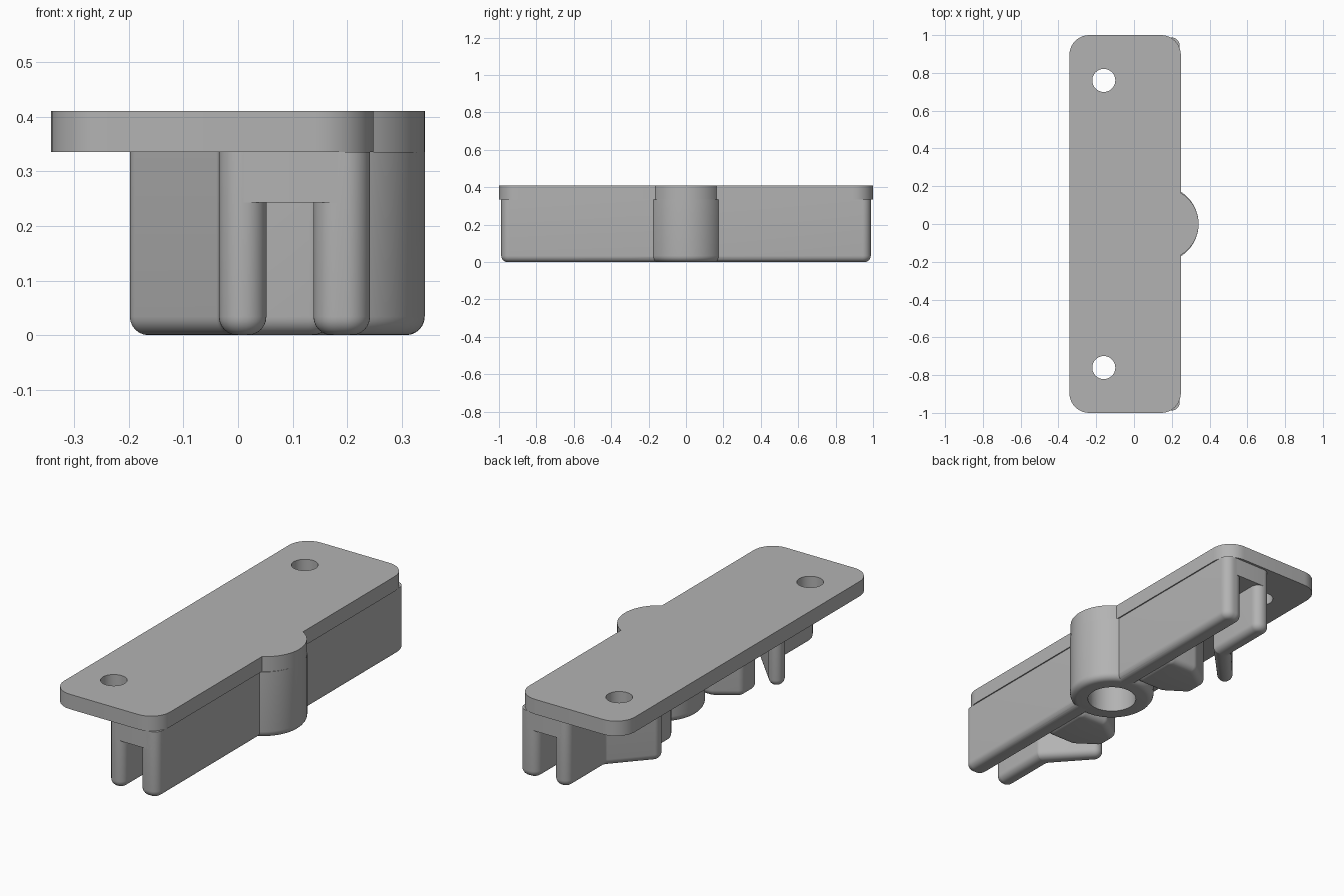
import bpy, bmesh, math
from mathutils import Vector

old = bpy.data.objects.get("Cube")
if old:
    bpy.data.objects.remove(old)

grey = bpy.data.materials.new("matte grey")
grey.use_nodes = True
grey.diffuse_color = (0.45, 0.45, 0.45, 1)
grey.node_tree.nodes["Principled BSDF"].inputs["Base Color"].default_value = (0.45, 0.45, 0.45, 1)

PLATE_BOTTOM, PLATE_TOP = 0.335, 0.41
BOSS_X, BOSS_R, BORE_R = 0.14, 0.202, 0.116


def rounded(corners, steps=10):
    """Outline with an arc at every (x, y, radius) corner."""
    out = []
    n = len(corners)
    for i, (x, y, r) in enumerate(corners):
        p = Vector((x, y))
        if r == 0:
            out.append(p)
            continue
        a = (Vector(corners[i - 1][:2]) - p).normalized()
        b = (Vector(corners[(i + 1) % n][:2]) - p).normalized()
        half = a.angle(b) / 2
        centre = p + (a + b).normalized() * (r / math.sin(half))
        start = p + a * (r / math.tan(half)) - centre
        end = p + b * (r / math.tan(half)) - centre
        sweep = start.angle_signed(end)
        for k in range(steps + 1):
            t = -sweep * k / steps
            c, s = math.cos(t), math.sin(t)
            out.append(centre + Vector((c * start.x - s * start.y, s * start.x + c * start.y)))
    return out


def circle(x, y, r, n=48):
    return [Vector((x + r * math.cos(math.tau * k / n), y + r * math.sin(math.tau * k / n)))
            for k in range(n)]


def prism(name, outline, z0, z1, fillet=0.0):
    """Extruded outline with an optional rounded bottom edge."""
    bm = bmesh.new()
    base = bm.faces.new([bm.verts.new((p.x, p.y, z0)) for p in outline])
    top = bmesh.ops.extrude_face_region(bm, geom=[base])["geom"]
    bmesh.ops.translate(bm, vec=(0, 0, z1 - z0), verts=[v for v in top if isinstance(v, bmesh.types.BMVert)])
    if fillet:
        rim = [e for e in bm.edges if all(abs(v.co.z - z0) < 1e-5 for v in e.verts)]
        bmesh.ops.bevel(bm, geom=rim, offset=fillet, segments=6, profile=0.5, affect='EDGES')
    bmesh.ops.recalc_face_normals(bm, faces=bm.faces)
    mesh = bpy.data.meshes.new(name)
    bm.to_mesh(mesh)
    bm.free()
    mesh.materials.append(grey)
    obj = bpy.data.objects.new(name, mesh)
    bpy.context.collection.objects.link(obj)
    return obj


def select(obj):
    bpy.ops.object.select_all(action='DESELECT')
    obj.select_set(True)
    bpy.context.view_layer.objects.active = obj


def cut(obj, cutter):
    mod = obj.modifiers.new("cut", 'BOOLEAN')
    mod.operation, mod.solver, mod.object = 'DIFFERENCE', 'EXACT', cutter
    select(obj)
    bpy.ops.object.modifier_apply(modifier=mod.name)


def mirrored(corners, side):
    return [(x, y * side, r) for x, y, r in corners][::side]


parts, cutters = [], []

# Top plate with a round bulge over the boss
bulge_x, bulge_r = 0.152, 0.19
reach = math.acos((0.248 - bulge_x) / bulge_r)
arc = [(bulge_x + bulge_r * math.cos(a), bulge_r * math.sin(a), 0)
       for a in (reach * (k / 12 - 1) for k in range(25))]
plate = prism("top_plate", rounded([(-0.342, 1, 0.105), (-0.342, -1, 0.105), (0.248, -1, 0.105)]
                                   + arc + [(0.248, 1, 0.105)]), PLATE_BOTTOM, PLATE_TOP)
parts.append(plate)
for side in (-1, 1):
    hole = prism("screw_hole_cutter", circle(-0.16, side * 0.76, 0.061), 0.2, 0.6)
    cut(plate, hole)
    cutters.append(hole)

# Long outer wall and round boss, with a blind bore from below
bore = prism("bore_cutter", circle(BOSS_X, 0, BORE_R), -0.1, PLATE_BOTTOM)
cutters.append(bore)
wall = prism("outer_wall", rounded([(0.138, -0.988, 0.045), (0.242, -0.988, 0.045),
                                    (0.242, 0.988, 0.045), (0.138, 0.988, 0.045)]),
             0, PLATE_BOTTOM, 0.034)
boss = prism("round_boss", circle(BOSS_X, 0, BOSS_R, 64), 0, PLATE_BOTTOM, 0.034)
for obj in (wall, boss):
    cut(obj, bore)
    parts.append(obj)

# Parts repeated at both ends
for side, end in ((-1, "front"), (1, "back")):
    # Straight prong that bends into a diagonal fin
    fin = [(0.052, 0.988, 0.042), (-0.035, 0.988, 0.042), (-0.035, 0.689, 0.02),
           (-0.198, 0.507, 0.036), (-0.198, 0.4, 0.036), (0.052, 0.66, 0.02)]
    parts.append(prism(end + "_bent_fin", rounded(mirrored(fin, side)), 0, PLATE_BOTTOM, 0.034))
    # Bridge joining the prong to the outer wall
    bridge = [(0.242, 0.988, 0.045), (-0.035, 0.988, 0.042), (-0.035, 0.66, 0), (0.242, 0.66, 0)]
    parts.append(prism(end + "_bridge", rounded(mirrored(bridge, side)), 0.243, PLATE_BOTTOM))
    # Tapered rib beside the boss
    rib = [(0.17, 0.47, 0.04), (0.0, 0.47, 0.05), (-0.12, 0.387, 0.04),
           (-0.12, 0.28, 0.04), (0.0, 0.2, 0.05), (0.17, 0.2, 0.04)]
    parts.append(prism(end + "_rib", rounded(mirrored(rib, side)), 0, PLATE_BOTTOM, 0.034))

for cutter in cutters:
    bpy.data.objects.remove(cutter)
for obj in parts:
    select(obj)
    bpy.ops.object.shade_smooth_by_angle(angle=math.radians(30))
